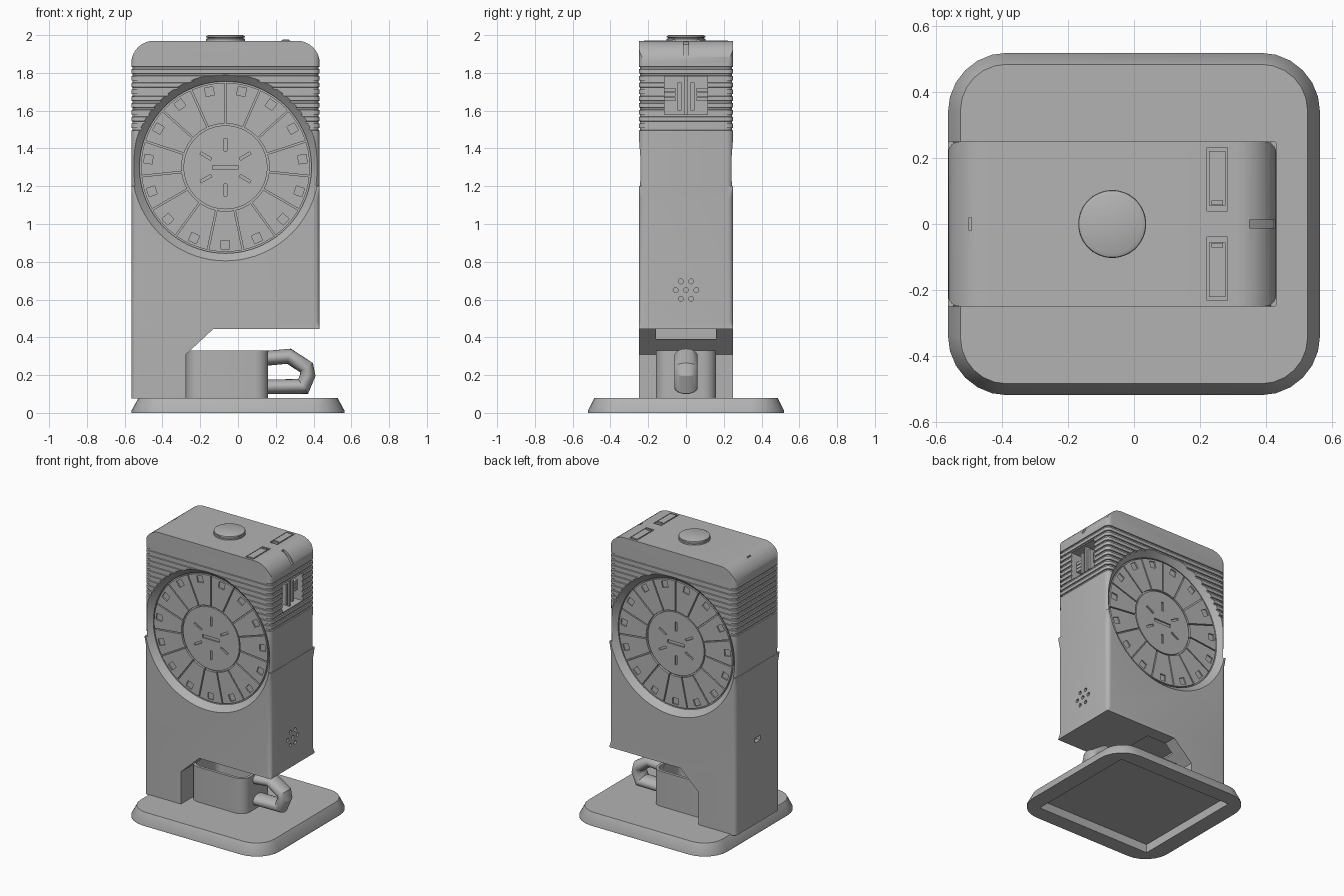
import bpy, bmesh
from math import sin, cos, pi, radians
from mathutils import Vector

if "Cube" in bpy.data.objects:
    bpy.data.objects.remove(bpy.data.objects["Cube"])

grey = bpy.data.materials.new("matte grey")
grey.use_nodes = True
tone = (0.45, 0.45, 0.45, 1)
grey.diffuse_color = tone
grey.node_tree.nodes["Principled BSDF"].inputs["Base Color"].default_value = tone

X0, X1, HY, TOP = -0.565, 0.4325, 0.25, 1.97   # body limits
XC, ZC = (X0 + X1) / 2, 1.3                    # dial centre


def make(name, solids):
    """Object made of closed lofts; each solid is a list of equal rings."""
    bm = bmesh.new()
    for rings in solids:
        rows = [[bm.verts.new(p) for p in ring] for ring in rings]
        n = len(rows[0])
        for a, b in zip(rows, rows[1:]):
            for i in range(n):
                j = (i + 1) % n
                bm.faces.new((a[i], a[j], b[j], b[i]))
        bm.faces.new(rows[0])
        bm.faces.new(rows[-1])
    bmesh.ops.recalc_face_normals(bm, faces=bm.faces)
    mesh = bpy.data.meshes.new(name)
    bm.to_mesh(mesh)
    bm.free()
    mesh.materials.append(grey)
    ob = bpy.data.objects.new(name, mesh)
    bpy.context.collection.objects.link(ob)
    return ob


def activate(ob):
    bpy.ops.object.select_all(action='DESELECT')
    ob.select_set(True)
    bpy.context.view_layer.objects.active = ob


def smooth(ob):
    activate(ob)
    bpy.ops.object.shade_smooth_by_angle(angle=radians(30))


def cut(ob, solids):
    cutter = make("cutter", solids)
    cutter.hide_render = True
    mod = ob.modifiers.new("cut", 'BOOLEAN')
    mod.operation, mod.solver, mod.object = 'DIFFERENCE', 'EXACT', cutter
    activate(ob)
    bpy.ops.object.modifier_apply(modifier=mod.name)
    bpy.data.objects.remove(cutter)


def prism(pts, axis, lo, hi):
    place = {'x': lambda u, v, w: (w, u, v),
             'y': lambda u, v, w: (u, w, v),
             'z': lambda u, v, w: (u, v, w)}[axis]
    return [[place(u, v, w) for u, v in pts] for w in (lo, hi)]


def box(x0, x1, y0, y1, z0, z1):
    return prism([(x0, y0), (x1, y0), (x1, y1), (x0, y1)], 'z', z0, z1)


def rrect(x0, x1, hy, z, rl, rr, n=6):
    """Rounded rectangle with separate left and right corner radii."""
    ring = []
    for k, (x, s, t, r) in enumerate(((x1, -1, 1, rr), (x0, 1, 1, rl), (x0, 1, -1, rl), (x1, -1, -1, rr))):
        for i in range(n + 1):
            a = (k + i / n) * pi / 2
            ring.append((x + s * r + r * cos(a), t * (hy - r) + r * sin(a), z))
    return ring


def circle(cx, cy, r, n=64):
    return [(cx + r * cos(2 * pi * i / n), cy + r * sin(2 * pi * i / n)) for i in range(n)]


def radial_bar(angle, r, length, width):
    """Rectangle lying along a radius of the dial."""
    d, t = Vector((cos(angle), sin(angle))), Vector((-sin(angle), cos(angle)))
    c = Vector((XC, ZC)) + d * r
    return [tuple(c + d * a * length / 2 + t * b * width / 2)
            for a, b in ((-1, -1), (1, -1), (1, 1), (-1, 1))]


# Base plate, hollow underneath
smooth(make("base_plate", [[
    rrect(-0.45, 0.45, 0.41, 0.06, 0.002, 0.002), rrect(-0.45, 0.45, 0.41, 0, 0.002, 0.002),
    rrect(-0.565, 0.565, 0.52, 0, 0.18, 0.18), rrect(-0.565, 0.565, 0.52, 0.01, 0.18, 0.18),
    rrect(-0.527, 0.527, 0.485, 0.08, 0.14, 0.14)]]))

# Lower body with corners that sharpen at its ends
lower = make("lower_body", [[rrect(X0, X1, HY, z, rl, rr) for z, rl, rr in (
    (0.075, 0.03, 0.004), (0.445, 0.03, 0.004), (0.48, 0.03, 0.03),
    (1.13, 0.03, 0.03), (1.2, 0.004, 0.004))]])
cut(lower, [prism([(-0.275, 0), (0.6, 0), (0.6, 0.445), (-0.13, 0.445), (-0.275, 0.31)], 'y', -0.4, 0.4)])
cut(lower, [box(-0.3, 0.02, -0.16, 0.16, 0.39, 0.5)])
holes = [(0.055 * y, 0.65 + 0.046 * z) for y, z in
         ((-1, 0), (0, 0), (1, 0), (-0.5, 1), (0.5, 1), (-0.5, -1), (0.5, -1))]
cut(lower, [prism(circle(y, z, 0.013, 12), 'x', X1 - 0.03, X1 + 0.05) for y, z in holes]
    + [box(X0 - 0.05, X0 + 0.03, -0.03, 0.03, 0.655, 0.69)])

# Upper body with horizontal grooves
levels = [(1.2, 0.002)]
for i in range(10):
    z = 1.495 + i * 0.036
    levels += [(z, 0), (z + 0.002, 0.007), (z + 0.012, 0.007), (z + 0.014, 0)]
levels += [(TOP, 0)]
upper = make("upper_body", [[rrect(X0 + d, X1 - d, HY - d, z, 0.035, 0.035) for z, d in levels]])
R = 0.12
corners = []
for x, s in ((X0, -1), (X1, 1)):
    arc = [(x - s * R + s * R * sin(i * pi / 20), TOP - R + R * cos(i * pi / 20)) for i in range(11)]
    corners.append(prism(arc + [(x + s * 0.1, TOP - R), (x + s * 0.1, 2.1), (x - s * R, 2.1)], 'y', -0.4, 0.4))
cut(upper, corners)
cut(upper, [box(0.28, 0.5, -0.115, 0.115, 1.58, 1.78),
            prism([(0.35, 1.95), (0.4, 1.915), (0.425, 1.88), (0.5, 1.88), (0.5, 2.05), (0.35, 2.05)],
                  'y', -0.012, 0.012),
            box(-0.501, -0.493, -0.02, 0.02, 1.93, 2.05),
            box(0.222, 0.284, 0.04, 0.233, 1.955, 2.05),
            box(0.222, 0.284, -0.233, -0.04, 1.955, 2.05)])

# Dished openings for the dials on both faces
for body in (lower, upper):
    cut(body, [[[(x, s * y, z) for x, z in circle(XC, ZC, r, 96)]
                for r, y in ((0.515, 0.27), (0.455, 0.21), (0.455, 0.195))] for s in (-1, 1)])
    smooth(body)

# Dials: fifteen segments round a slotted hub
N = 15
for side, s in (("front", -1), ("back", 1)):
    wedges, windows = [], []
    for k in range(N):
        mid = pi / 2 + (k + 0.5) * 2 * pi / N
        outline = []
        for r, way in ((0.447, 1), (0.232, -1)):
            half = pi / N - 0.004 / r
            outline += [(XC + r * cos(mid + way * half * t / 4), ZC + r * sin(mid + way * half * t / 4))
                        for t in range(-4, 5)]
        wedges.append(prism(outline, 'y', s * 0.18, s * 0.212))
        windows.append(prism(radial_bar(mid, 0.41, 0.045, 0.045), 'y', s * 0.203, s * 0.25))
    segments = make(side + "_dial_segments", wedges)
    cut(segments, windows)
    smooth(segments)
    hub = make(side + "_dial_hub", [prism(circle(XC, ZC, 0.222), 'y', s * 0.18, s * 0.208)])
    cut(hub, [prism(radial_bar(pi / 6 + k * pi / 3, 0.12, 0.065, 0.014), 'y', s * 0.198, s * 0.25)
              for k in range(6)]
        + [prism(radial_bar(0, 0, 0.135, 0.022), 'y', s * 0.198, s * 0.25)])
    smooth(hub)

# Fittings inside the side window
make("window_fittings", [box(0.27, 0.41, y - w, y + w, z0, z1) for y, w, z0, z1 in (
    (0, 0.008, 1.575, 1.785), (-0.035, 0.01, 1.6, 1.75), (0.035, 0.01, 1.6, 1.75))]
    + [box(0.27, 0.39, y - 0.03, y + 0.03, z, z + 0.02)
       for y in (-0.085, 0.085) for z in (1.65, 1.675, 1.7)])

# Top knob and keys
smooth(make("top_knob", [[[(x, y, z) for x, y in circle(XC, 0, r)] for r, z in (
    (0.103, 1.94), (0.103, 1.98), (0.096, 1.982), (0.096, 1.986), (0.103, 1.988),
    (0.101, 1.995), (0.09, 2.0))]]))
for side, s in (("left", 1), ("right", -1)):
    make(side + "_top_key", [box(0.228, 0.278, s * 0.056, s * 0.222, 1.95, 1.972),
                             box(0.235, 0.271, s * 0.058, s * 0.072, 1.968, 1.978)])

# Cup with a hollow inside
smooth(make("cup", [[rrect(-0.275 + d, 0.16 - d, 0.16 - d, z, 0.07 - d, 0.07 - d) for d, z in (
    (0, 0.075), (0, 0.33), (0.02, 0.33), (0.02, 0.11))]]))

# Cup handle swept along a bent path
path = [(0.14, 0.288), (0.27, 0.3), (0.362, 0.24), (0.37, 0.2), (0.345, 0.14), (0.14, 0.138)]
pts = [Vector((x, 0, z)) for x, z in path]
rings = []
for i, p in enumerate(pts):
    a = (p - pts[max(i - 1, 0)]).normalized()
    b = (pts[min(i + 1, len(pts) - 1)] - p).normalized()
    t = (a + b).normalized()
    normal = Vector((-t.z, 0, t.x))
    r = 0.039 / max(t.dot(a), t.dot(b))
    rings.append([p + normal * r * cos(k * pi / 12) + Vector((0, 0.062 * sin(k * pi / 12), 0))
                  for k in range(24)])
smooth(make("cup_handle", [rings]))
